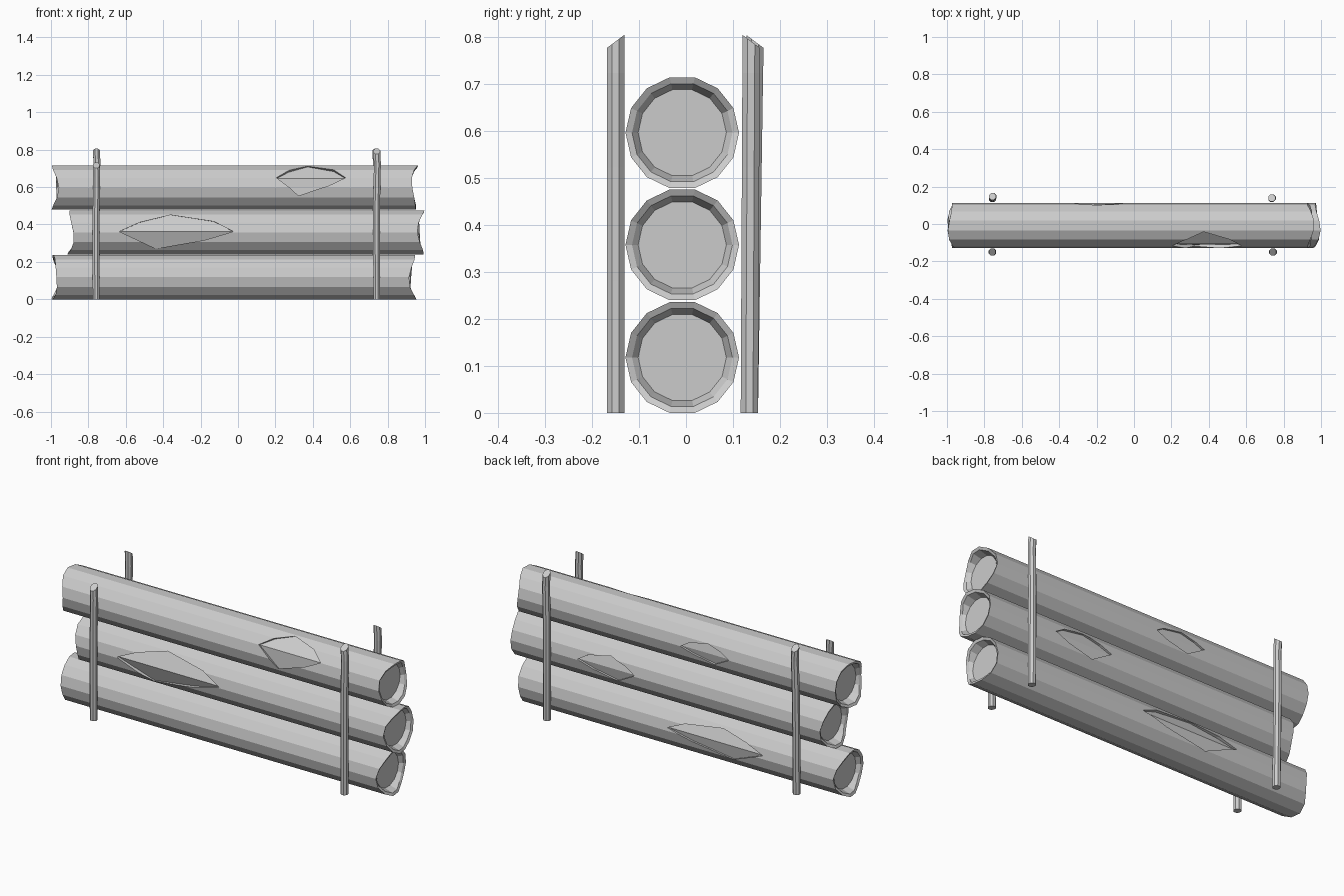
import bpy, bmesh
from math import sin, cos, pi, radians, sqrt
from mathutils import Vector

cube = bpy.data.objects.get("Cube")
if cube:
    bpy.data.objects.remove(cube, do_unlink=True)

grey = bpy.data.materials.new("plain grey wood")
grey.use_nodes = True
TONE = (0.6, 0.6, 0.6, 1)
grey.diffuse_color = TONE
grey.node_tree.nodes["Principled BSDF"].inputs["Base Color"].default_value = TONE

SIDES, R, LOG_Y = 14, 0.121, -0.008


def make_object(name, bm):
    bmesh.ops.recalc_face_normals(bm, faces=bm.faces[:])
    mesh = bpy.data.meshes.new(name)
    bm.to_mesh(mesh)
    bm.free()
    mesh.materials.append(grey)
    obj = bpy.data.objects.new(name, mesh)
    bpy.context.collection.objects.link(obj)
    return obj


def loft(name, rings):
    """Skin a list of point rings and cap both ends."""
    bm = bmesh.new()
    rows = [[bm.verts.new(p) for p in ring] for ring in rings]
    n = len(rows[0])
    for a, b in zip(rows, rows[1:]):
        for i in range(n):
            j = (i + 1) % n
            bm.faces.new((a[i], a[j], b[j], b[i]))
    bm.faces.new(rows[0])
    bm.faces.new(rows[-1])
    return make_object(name, bm)


def make_log(name, z, left, right, phase):
    """Log with a ragged bark rim around a sunken core at each end."""
    turns = [2 * pi * i / SIDES for i in range(SIDES)]

    def ring(x, side, radius, ragged, seed):
        pts = []
        for t in turns:
            cut = ragged * (0.028 * cos(t) ** 2 + 0.007 * (1 + cos(3 * t + seed)))
            pts.append((x - side * cut, LOG_Y + radius * cos(t), z + radius * sin(t)))
        return pts

    def end(x, side, seed):
        return [ring(x - side * 0.055, side, 0.094, 0, seed),
                ring(x - side * 0.006, side, 0.107, 1, seed),
                ring(x, side, R, 1, seed)]

    return loft(name, end(left, -1, phase) + end(right, 1, phase + 2)[::-1])


# Outline of a peeled bark scar, as fractions of length and half height
UPPER = [(-0.32, 0.55), (-0.05, 1), (0.33, 0.6)]
LOWER = [(0.25, -0.5), (-0.18, -1)]


def carve_scar(log, z, x, length, half, facing, tilt):
    """Cut a shallow diamond with a ridged floor into the bark."""
    e = radians(tilt)
    normal = Vector((0, facing * cos(e), sin(e)))
    across = Vector((0, -facing * sin(e), cos(e)))
    centre = Vector((x, LOG_Y, z))
    slope = (R - sqrt(R * R - half * half)) / half
    outline = [(-0.5, 0)] + UPPER + [(0.5, 0)] + LOWER
    bm = bmesh.new()
    floor, lid = [], []
    for u, v in outline:
        base = centre + Vector((u * length, 0, 0)) + across * (v * half)
        depth = R - 0.011 - slope * abs(v) * half
        floor.append(bm.verts.new(base + normal * depth))
        lid.append(bm.verts.new(base + normal * (R + 0.04)))
    n = len(outline)
    tip = len(UPPER) + 1
    bm.faces.new(floor[:tip + 1])
    bm.faces.new(floor[tip:] + floor[:1])
    bm.faces.new(lid)
    for i in range(n):
        j = (i + 1) % n
        bm.faces.new((floor[i], floor[j], lid[j], lid[i]))
    cutter = make_object("scar_cutter", bm)
    cutter.hide_render = True
    mod = log.modifiers.new("scar", 'BOOLEAN')
    mod.operation, mod.solver, mod.object = 'DIFFERENCE', 'EXACT', cutter
    bpy.context.view_layer.objects.active = log
    bpy.ops.object.modifier_apply(modifier=mod.name)
    bpy.data.objects.remove(cutter, do_unlink=True)


# Stacked logs with their scars: x, length, half height, facing, tilt
LOGS = [
    ("bottom_log", 0.118, -1.0, 0.955, 0.5, [(-0.25, 0.57, 0.07, 1, 8)]),
    ("middle_log", 0.358, -0.915, 1.0, 1.6, [(-0.33, 0.61, 0.09, -1, 2),
                                             (0.4, 0.34, 0.06, 1, 2)]),
    ("top_log", 0.597, -1.0, 0.965, 3.0, [(0.39, 0.37, 0.088, -1, 26),
                                          (-0.19, 0.29, 0.05, 1, 0)]),
]
for name, z, left, right, phase, scars in LOGS:
    log = make_log(name, z, left, right, phase)
    for scar in scars:
        carve_scar(log, z, *scar)


def make_post(name, x, y, height, lean, bend):
    """Slightly crooked stake with a slanted top."""
    facing = 1 if y > 0 else -1
    rings = []
    for f in (0, 0.35, 0.65, 0.9, 1):
        ring = []
        for i in range(8):
            t = 2 * pi * (i + 0.5) / 8
            dx, dy = 0.02 * cos(t), 0.02 * sin(t)
            drop = 0.75 * (facing * dy + 0.018) if f == 1 else 0
            ring.append((x + bend * sin(3 * pi * f) + dx,
                         y + lean * f + dy, height * f - drop))
        rings.append(ring)
    return loft(name, rings)


make_post("front_right_post", -0.758, -0.15, 0.73, 0, 0.003)
make_post("front_left_post", 0.742, -0.15, 0.805, 0, 0.004)
make_post("back_right_post", -0.757, 0.135, 0.805, 0.012, 0.004)
make_post("back_left_post", 0.737, 0.135, 0.805, 0.004, 0.004)
